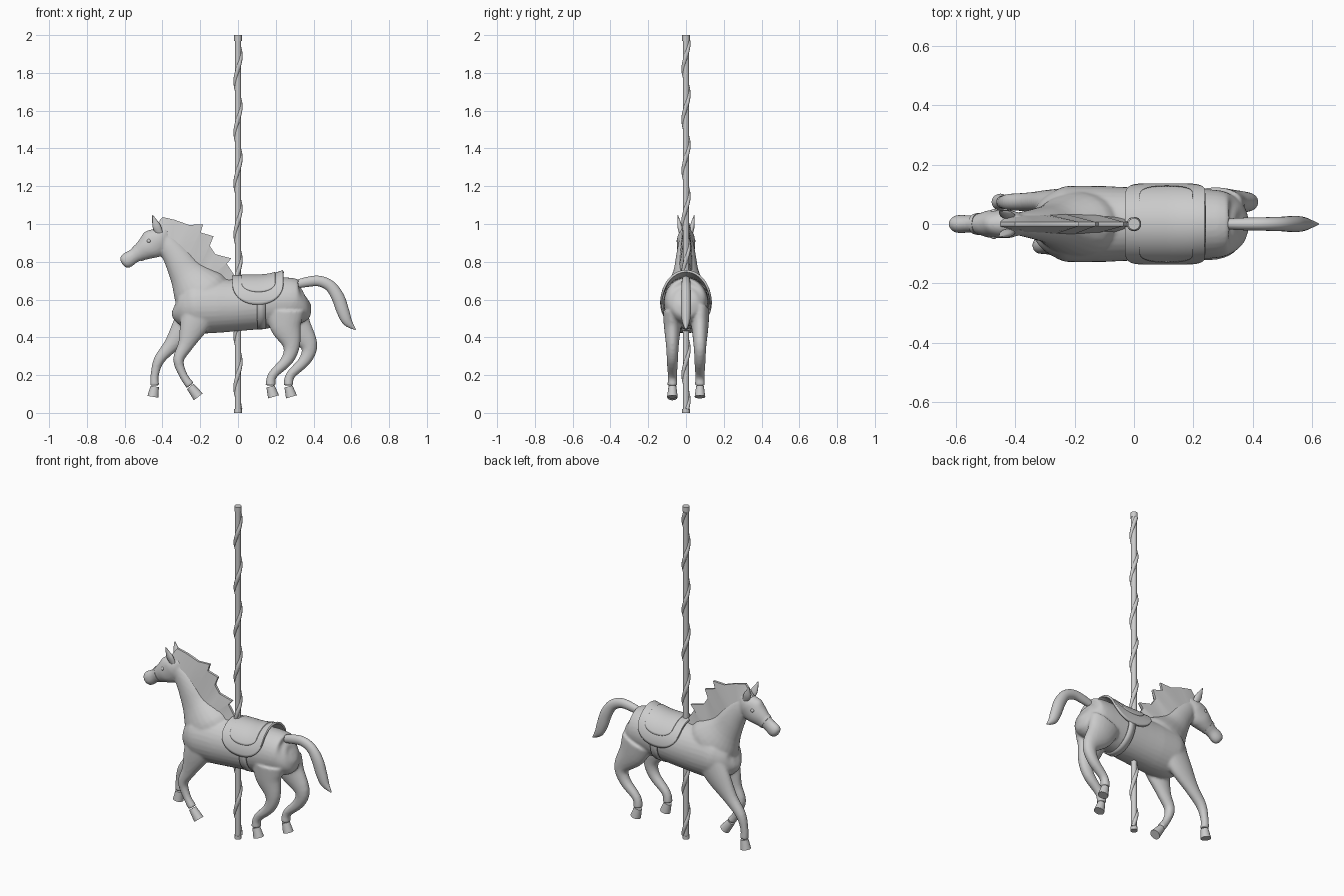
import bpy, bmesh, math
from mathutils import Vector

if "Cube" in bpy.data.objects:
    bpy.data.objects.remove(bpy.data.objects["Cube"])


def finish(name, bm, angle=40, thick=0):
    bmesh.ops.recalc_face_normals(bm, faces=bm.faces)
    me = bpy.data.meshes.new(name)
    bm.to_mesh(me)
    bm.free()
    ob = bpy.data.objects.new(name, me)
    bpy.context.collection.objects.link(ob)
    bpy.ops.object.select_all(action='DESELECT')
    ob.select_set(True)
    bpy.context.view_layer.objects.active = ob
    bpy.ops.object.shade_smooth_by_angle(angle=math.radians(angle))
    if thick:
        m = ob.modifiers.new('thickness', 'SOLIDIFY')
        m.thickness, m.offset = thick, 0
    return ob


def spline(rows, steps):
    """Catmull-Rom interpolation of any tuples."""
    out, last = [], len(rows) - 1
    for i in range(last):
        quad = [rows[max(0, min(last, i + k))] for k in range(-1, 3)]
        for s in range(steps):
            t = s / steps
            out.append([b + t * (c - a + t * (2 * a - 5 * b + 4 * c - d + t * (3 * (b - c) + d - a))) / 2
                        for a, b, c, d in zip(*quad)])
    return out + [list(rows[-1])]


def loft(bm, rings, side, y=0.0, steps=4, n=24, cap=True):
    """Elliptical tube along an x-z path of (x, z, radius); side(radius) gives the half width in y."""
    rows, loops = spline(rings, steps), []
    for i, (x, z, r) in enumerate(rows):
        a, b = rows[max(0, i - 1)], rows[min(len(rows) - 1, i + 1)]
        t = Vector((b[0] - a[0], 0, b[1] - a[1])).normalized()
        r = max(r, .002)
        loops.append([bm.verts.new((x - t.z * r * math.cos(q), y + side(r) * math.sin(q),
                                    z + t.x * r * math.cos(q)))
                      for q in (math.tau * k / n for k in range(n))])
    for a, b in zip(loops, loops[1:]):
        for k in range(n):
            bm.faces.new((a[k], a[k - 1], b[k - 1], b[k]))
    if cap:
        bm.faces.new(loops[0])
        bm.faces.new(loops[-1])


# horse body: torso, neck, head and legs fused into one smooth skin
bm = bmesh.new()
loft(bm, [(.37, .6, .02), (.36, .595, .07), (.325, .585, .112), (.25, .588, .13), (0, .57, .137),
          (-.2, .565, .145), (-.27, .56, .123), (-.32, .56, .08), (-.337, .565, .03)],
     lambda r: min(.129, r * .9), n=32)
loft(bm, [(-.13, .57, .14), (-.2, .64, .15), (-.27, .737, .097), (-.32, .82, .075),
          (-.372, .89, .058), (-.42, .94, .04)], lambda r: r * .72)
loft(bm, [(-.375, .965, .03), (-.44, .903, .077), (-.49, .868, .06), (-.545, .835, .039),
          (-.585, .809, .041), (-.605, .796, .034), (-.614, .79, .015)], lambda r: min(.048, r * .76))

# legs share heights and thickness; the left hind leg is the right one swung back
heights = (.54, .46, .36, .28, .2, .145, .09)
radii = (.09, .075, .042, .029, .022, .024)
hind = (.25, .253, .283, .26, .183, .172, .188)
legs = {'front_right': (-.2, -.235, -.277, -.315, -.29, -.253, -.21),
        'front_left': (-.22, -.275, -.352, -.418, -.441, -.441, -.45),
        'hind_right': hind,
        'hind_left': [x + min(.095, (.59 - z) * .4) for x, z in zip(hind, heights)]}
for name, xs in legs.items():
    y = -.072 if 'right' in name else .074
    grow = 1.12 if 'hind' in name else 1
    loft(bm, [(x, z, r * grow) for x, z, r in zip(xs, heights, radii)],
         lambda r: min(r, .02 + .3 * r), y)
    hoof = bmesh.new()
    loft(hoof, [(xs[5], .14, .022), (xs[6], .085, .03)], lambda r: r * .94, y, steps=2, n=20)
    finish(name + '_hoof', hoof)
body = finish('horse_body', bm)
m = body.modifiers.new('fuse', 'REMESH')
m.mode, m.voxel_size, m.use_smooth_shade = 'VOXEL', .007, True
m = body.modifiers.new('soften', 'SMOOTH')
m.factor, m.iterations = .5, 6

# ears and eyes, mirrored
for name, s in (('right', -1), ('left', 1)):
    bm = bmesh.new()
    loft(bm, [(-.415, .95, .018), (-.43, .985, .022), (-.443, 1.02, .012), (-.452, 1.047, .002)],
         lambda r: r * .6, n=14)
    for v in bm.verts:
        v.co.y += s * (.026 + (v.co.z - .95) * .18)
    finish(name + '_ear', bm, 60)
    bm = bmesh.new()
    bmesh.ops.create_uvsphere(bm, u_segments=14, v_segments=8, radius=.011)
    bmesh.ops.translate(bm, verts=bm.verts, vec=(-.472, s * .04, .91))
    finish(name + '_eye', bm, 60)

# bridle noseband
bm = bmesh.new()
loft(bm, [(-.522, .849, .0475), (-.536, .8405, .0435)], lambda r: r * .8, steps=1)
finish('noseband', bm)

# mane: wedge from the neck crest to a jagged thin edge
jagged = [(-.45, .975), (-.4, 1.037), (-.335, 1.022), (-.26, .995), (-.185, .998), (-.198, .955),
          (-.13, .935), (-.15, .885), (-.12, .84), (-.035, .818), (-.06, .79), (-.01, .715)]
root0, root1 = Vector((-.43, 0, .95)), Vector((-.07, 0, .68))
bm = bmesh.new()
cols = []
for i, (x, z) in enumerate(jagged):
    root = root0.lerp(root1, i / (len(jagged) - 1))
    cols.append([bm.verts.new(p) for p in ((root.x, -.034, root.z), (x, -.007, z),
                                           (x, .007, z), (root.x, .034, root.z))])
for a, b in zip(cols, cols[1:]):
    for k in range(4):
        bm.faces.new((a[k], a[k - 1], b[k - 1], b[k]))
bm.faces.new(cols[0])
bm.faces.new(cols[-1])
finish('mane', bm)

# tail
bm = bmesh.new()
loft(bm, [(.29, .675, .02), (.36, .692, .026), (.43, .698, .028), (.49, .67, .03), (.53, .61, .034),
          (.555, .54, .033), (.58, .482, .025), (.622, .441, .003)], lambda r: r * .8, n=20)
finish('tail', bm, 60)


# saddle layers draped over the back
def drape(name, xc, half, z_end, drop, lift, thick, nu=28, nv=32):
    bm, grid = bmesh.new(), []
    for i in range(nu + 1):
        u = -math.cos(math.pi * i / nu)
        x = xc + half * u
        rz = .139 + lift + .028 * max(0, (x - .105) / .135) ** 2
        low = z_end - drop * max(0, 1 - abs(u) ** 2.2) ** .5
        a = math.acos(max(-1, min(1, (low - .58) / rz)))
        grid.append([bm.verts.new((x, (.127 + lift) * math.sin(q), .58 + rz * math.cos(q)))
                     for q in (a * (2 * j / nv - 1) for j in range(nv + 1))])
    for a, b in zip(grid, grid[1:]):
        for j in range(nv):
            bm.faces.new((a[j], b[j], b[j + 1], a[j + 1]))
    finish(name, bm, thick=thick)


drape('saddle', .105, .135, .685, .112, .004, .012)
drape('saddle_seat', .108, .09, .69, .05, .009, .01)

# girth strap
bm = bmesh.new()
loft(bm, [(.1, .577, .133), (.145, .578, .131)], lambda r: r, steps=1, n=40, cap=False)
finish('girth_strap', bm, thick=.006)

# pole with end collars and a spiral ridge
for name, r, z0, z1 in (('pole', .0165, 0, 2), ('pole_top_collar', .02, 1.97, 2), ('pole_foot_collar', .02, 0, .02)):
    bm = bmesh.new()
    bmesh.ops.create_cone(bm, cap_ends=True, segments=24, radius1=r, radius2=r, depth=z1 - z0)
    bmesh.ops.translate(bm, verts=bm.verts, vec=(0, 0, (z0 + z1) / 2))
    finish(name, bm)
cu = bpy.data.curves.new('pole_spiral', 'CURVE')
cu.dimensions, cu.bevel_depth, cu.bevel_resolution, cu.use_fill_caps = '3D', .011, 3, True
sp = cu.splines.new('POLY')
sp.points.add(160)
for i, p in enumerate(sp.points):
    z = .02 + 1.95 * i / 160
    q = math.tau * z / .27
    p.co = (.0135 * math.cos(q), .0135 * math.sin(q), z, 1)
bpy.context.collection.objects.link(bpy.data.objects.new('pole_spiral', cu))
